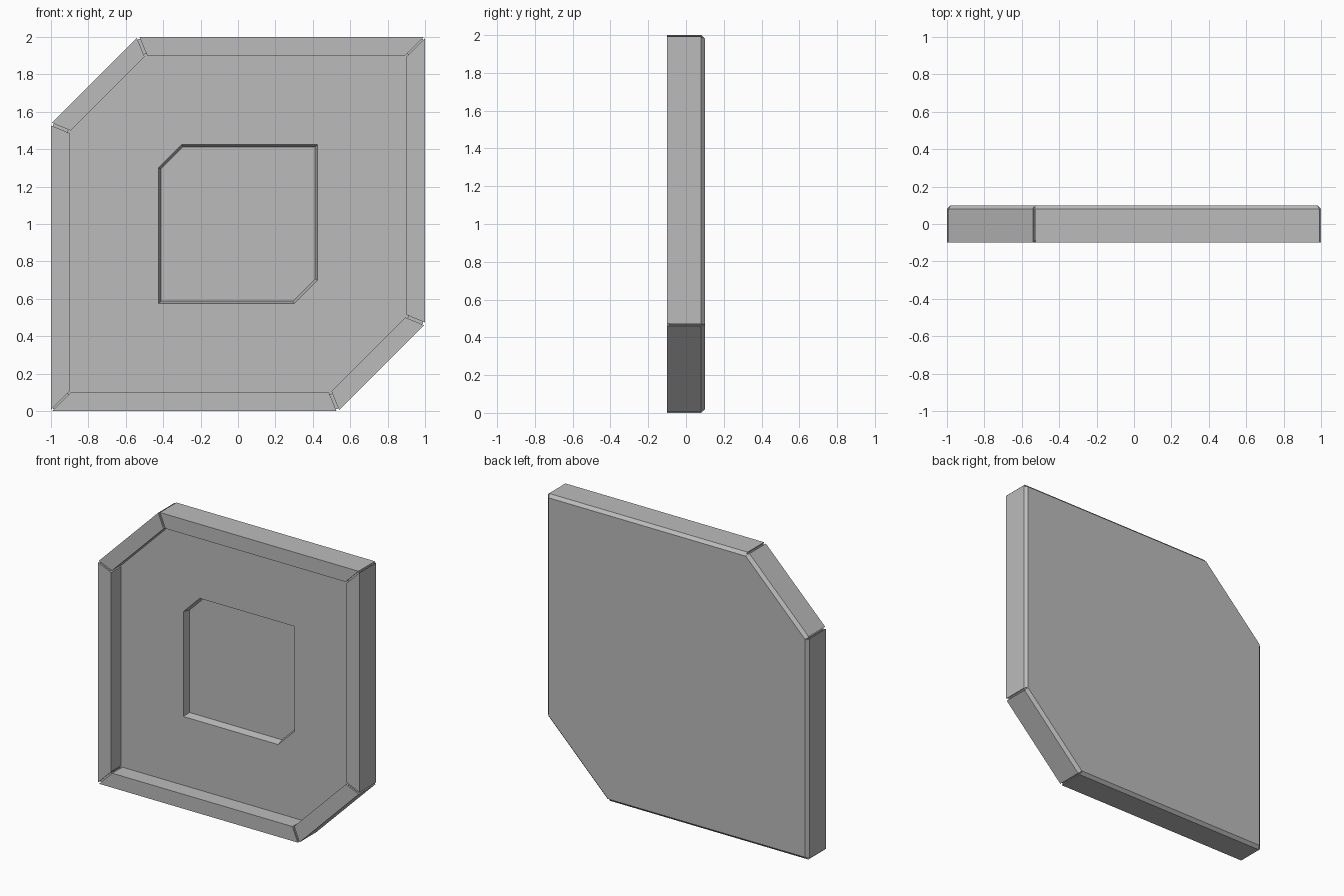
import bpy, bmesh, math
from mathutils import Vector

if "Cube" in bpy.data.objects:
    bpy.data.objects.remove(bpy.data.objects["Cube"])

grey = bpy.data.materials.new("plain grey")
grey.diffuse_color = (0.5, 0.5, 0.5, 1)
grey.use_nodes = True
grey.node_tree.nodes["Principled BSDF"].inputs["Base Color"].default_value = grey.diffuse_color


def outline(half, flat, inset, y):
    """Square with the upper-left and lower-right corners cut off, moved inward by inset."""
    h = half - inset
    e = flat - inset * math.tan(math.radians(22.5))
    pts = [(-h, -h), (e, -h), (h, -e), (h, h), (-e, h), (-h, e)]
    return [Vector((x, y, z + 1)) for x, z in pts]


def loft(name, rings, closed=False):
    """Skin a list of rings; cap both ends unless the rings are open section ends."""
    bm = bmesh.new()
    rows = [[bm.verts.new(p) for p in r] for r in rings]
    n = len(rows[0])
    for a, b in zip(rows, rows[1:]):
        for i in range(n):
            j = (i + 1) % n
            bm.faces.new((a[i], a[j], b[j], b[i]))
    bm.faces.new(rows[0])
    bm.faces.new(rows[-1])
    bmesh.ops.recalc_face_normals(bm, faces=bm.faces)
    mesh = bpy.data.meshes.new(name)
    bm.to_mesh(mesh)
    bm.free()
    mesh.materials.append(grey)
    obj = bpy.data.objects.new(name, mesh)
    bpy.context.collection.objects.link(obj)
    return obj


HALF, FLAT, GAP = 1.0, 0.535, 0.008

# Backing panel: back face, outer side, rim core, recessed floor and central pocket
steps = [(0.02, 0.1), (0.01, 0.08), (0.01, -0.09), (0.09, -0.09), (0.09, 0.01)]
rings = [outline(HALF, FLAT, d, y) for d, y in steps]
rings += [outline(0.425, 0.3, 0, 0.01), outline(0.425, 0.3, 0.012, 0.06)]
loft("backing_panel", rings)

# Rim bars: mitred lengths with a narrow groove at each corner
section = [(0, -0.1), (0.1, -0.1), (0.1, 0.01), (0.02, 0.1), (0, 0.08)]
loops = [outline(HALF, FLAT, d, y) for d, y in section]
names = ["bottom", "lower_corner", "right", "top", "upper_corner", "left"]
for i, side in enumerate(names):
    j = (i + 1) % 6
    along = (loops[0][j] - loops[0][i]).normalized() * GAP
    start = [loop[i] + along for loop in loops]
    end = [loop[j] - along for loop in loops]
    loft(side + "_rim_bar", [start, end])
